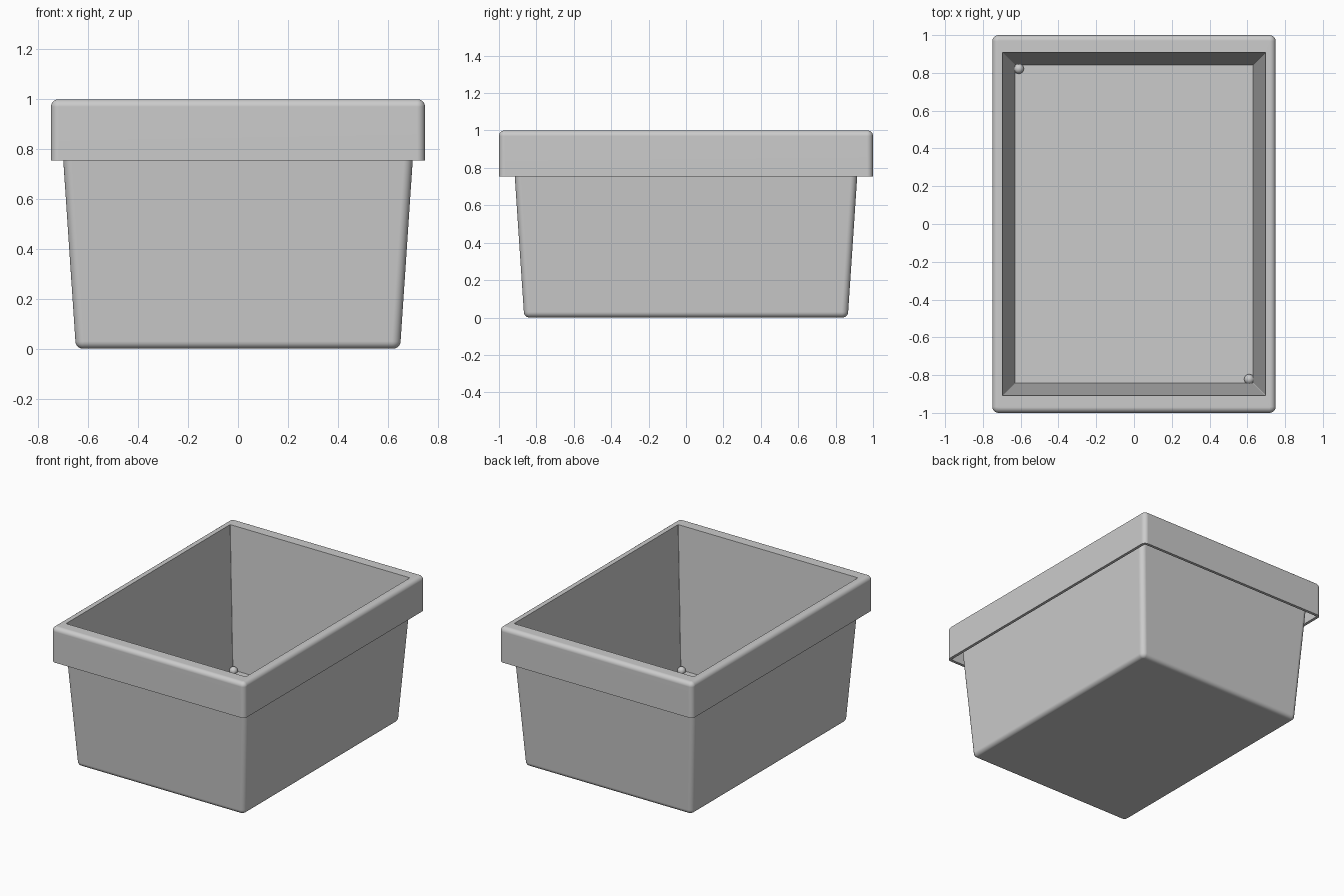
import bpy
import bmesh
import math

cube = bpy.data.objects.get("Cube")
if cube:
    bpy.data.objects.remove(cube, do_unlink=True)

# One plain plastic colour
GREY = (0.6, 0.6, 0.6, 1.0)
plastic = bpy.data.materials.new("light_grey_plastic")
plastic.use_nodes = True
plastic.diffuse_color = GREY
plastic.node_tree.nodes["Principled BSDF"].inputs["Base Color"].default_value = GREY

SEG = 6  # segments per rounded corner


def ring(bm, hx, hy, z, r):
    """Rounded rectangle of vertices with half sizes hx, hy."""
    verts = []
    for k, (sx, sy) in enumerate([(1, 1), (-1, 1), (-1, -1), (1, -1)]):
        for i in range(SEG + 1):
            a = math.pi / 2 * (k + i / SEG)
            verts.append(bm.verts.new((sx * (hx - r) + r * math.cos(a),
                                       sy * (hy - r) + r * math.sin(a), z)))
    return verts


def finish(obj):
    obj.data.materials.append(plastic)
    bpy.ops.object.select_all(action='DESELECT')
    obj.select_set(True)
    bpy.context.view_layer.objects.active = obj
    bpy.ops.object.shade_smooth_by_angle(angle=math.radians(30))


def outer(z):
    """Half sizes of the tapered outer wall at height z."""
    return 0.65 + 0.067 * z, 0.865 + 0.067 * z


# Profile from the underside, up the outer wall, round the rim, down inside
R = 0.03
profile = []
for i in range(SEG + 1):                      # rounded bottom edge
    a = math.pi / 2 * i / SEG
    z = R - R * math.cos(a)
    hx, hy = outer(R)
    inset = R - R * math.sin(a)
    profile.append((hx - inset, hy - inset, z, R + 0.005 - inset))
profile.append((*outer(0.98), 0.98, 0.035))   # outer wall under the rim
profile.append((0.73, 0.98, 0.98, 0.012))     # hollow inside of the lip
profile.append((0.73, 0.98, 0.755, 0.012))
profile.append((0.75, 1.0, 0.755, 0.032))     # lip lower edge
for i in range(SEG + 1):                      # rounded top edge of the lip
    a = math.pi / 2 * i / SEG
    inset = R - R * math.cos(a)
    profile.append((0.75 - inset, 1.0 - inset, 1 - R + R * math.sin(a),
                    0.032 - inset))
profile.append((0.697, 0.908, 1.0, 0.004))    # opening
profile.append((0.63, 0.842, 0.025, 0.004))   # inner floor edge

bm = bmesh.new()
rings = [ring(bm, *p) for p in profile]
n = len(rings[0])
for low, high in zip(rings, rings[1:]):
    for i in range(n):
        j = (i + 1) % n
        bm.faces.new((low[i], low[j], high[j], high[i]))
bm.faces.new(rings[0][::-1])
bm.faces.new(rings[-1])
bmesh.ops.recalc_face_normals(bm, faces=bm.faces)
mesh = bpy.data.meshes.new("storage_bin")
bm.to_mesh(mesh)
bm.free()
storage_bin = bpy.data.objects.new("storage_bin", mesh)
bpy.context.collection.objects.link(storage_bin)
finish(storage_bin)
weighted = storage_bin.modifiers.new("flat_panels", 'WEIGHTED_NORMAL')
weighted.keep_sharp = True

# Small round nubs in two opposite inner floor corners
for name, s in (("back_corner_nub", -1), ("front_corner_nub", 1)):
    bpy.ops.mesh.primitive_uv_sphere_add(segments=20, ring_count=12, radius=0.027,
                                         location=(s * 0.61, -s * 0.822, 0.032))
    nub = bpy.context.object
    nub.name = name
    finish(nub)
